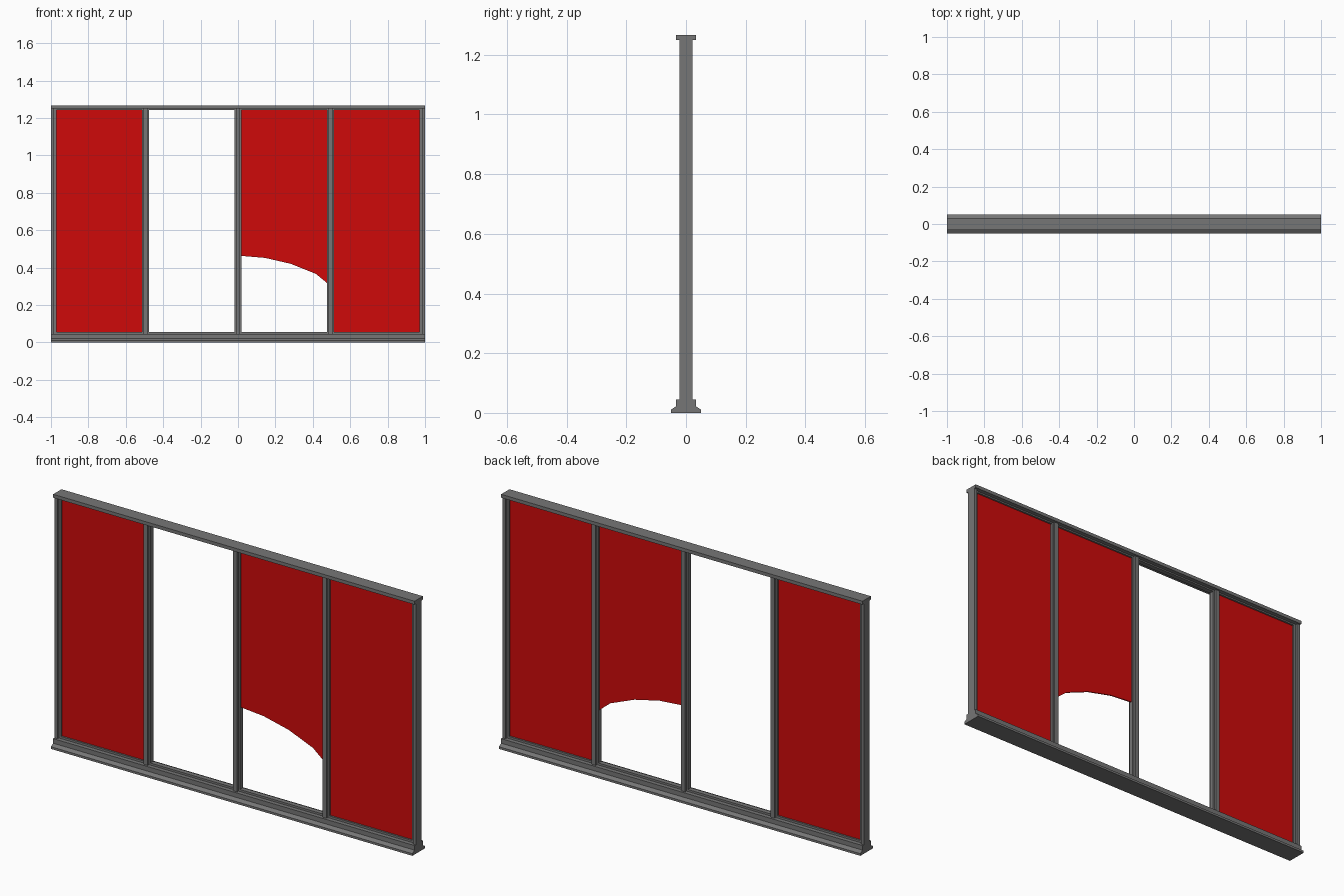
import bpy
import bmesh
from mathutils import Vector

cube = bpy.data.objects.get("Cube")
if cube:
    bpy.data.objects.remove(cube, do_unlink=True)


def make_material(name, color):
    mat = bpy.data.materials.new(name)
    mat.use_nodes = True
    mat.diffuse_color = color
    mat.node_tree.nodes["Principled BSDF"].inputs["Base Color"].default_value = color
    return mat


GREY = make_material("frame grey", (0.18, 0.18, 0.18, 1))
RED = make_material("panel red", (0.62, 0.003, 0.003, 1))


def extrude_profile(name, points, offset, mat):
    """Close a 3D outline and extrude it along the offset."""
    bm = bmesh.new()
    face = bm.faces.new([bm.verts.new(p) for p in points])
    result = bmesh.ops.extrude_face_region(bm, geom=[face], use_keep_orig=True)
    moved = [g for g in result["geom"] if isinstance(g, bmesh.types.BMVert)]
    bmesh.ops.translate(bm, verts=moved, vec=Vector(offset))
    bmesh.ops.recalc_face_normals(bm, faces=bm.faces)
    mesh = bpy.data.meshes.new(name)
    bm.to_mesh(mesh)
    bm.free()
    mesh.materials.append(mat)
    obj = bpy.data.objects.new(name, mesh)
    bpy.context.collection.objects.link(obj)
    return obj


def mirrored(half):
    """Mirror a half outline across its first coordinate."""
    return half + [(-a, b) for a, b in reversed(half)]


def rail(name, half):
    points = [(-1, y, z) for y, z in mirrored(half)]
    return extrude_profile(name, points, (2, 0, 0), GREY)


SILL, HEAD = 0.045, 1.25
CORE, STEP = 0.0225, 0.012  # half depths of the posts and their lips

# Stepped sill and head rails, each with a narrow lip holding the panels
rail("bottom_rail", [(0.05, 0), (0.05, 0.011), (0.033, 0.022), (0.033, SILL),
                     (STEP, SILL), (STEP, 0.055)])
rail("top_rail", [(STEP, 1.243), (STEP, HEAD), (0.033, HEAD), (0.033, 1.267)])


def post(name, outline):
    points = [(x, y, SILL) for x, y in outline]
    return extrude_profile(name, points, (0, 0, HEAD - SILL), GREY)


# Intermediate posts with a lip on both sides
for name, x in (("right_post", -0.495), ("centre_post", 0), ("left_post", 0.495)):
    half = [(0.011, -CORE), (0.011, -STEP), (0.019, -STEP),
            (0.019, STEP), (0.011, STEP), (0.011, CORE)]
    post(name, [(x + a, b) for a, b in mirrored(half)])

# End posts with a lip only on the inner side
for name, s in (("right_end_post", -1), ("left_end_post", 1)):
    post(name, [(s * a, b) for a, b in (
        (1, -CORE), (0.983, -CORE), (0.983, -STEP), (0.971, -STEP),
        (0.971, STEP), (0.983, STEP), (0.983, CORE), (1, CORE))])


def panel(name, outline):
    points = [(x, -0.003, z) for x, z in outline]
    return extrude_profile(name, points, (0, 0.006, 0), RED)


# Full panels in the outer bays
for name, x0, x1 in (("right_panel", -0.98, -0.5), ("left_panel", 0.5, 0.98)):
    panel(name, [(x0, 0.05), (x1, 0.05), (x1, HEAD), (x0, HEAD)])

# Cut panel with a curved lower edge; the bay beside it stays open
panel("curved_panel", [(0.01, 0.463), (0.144, 0.452), (0.283, 0.42), (0.417, 0.366),
                       (0.485, 0.31), (0.485, HEAD), (0.01, HEAD)])
